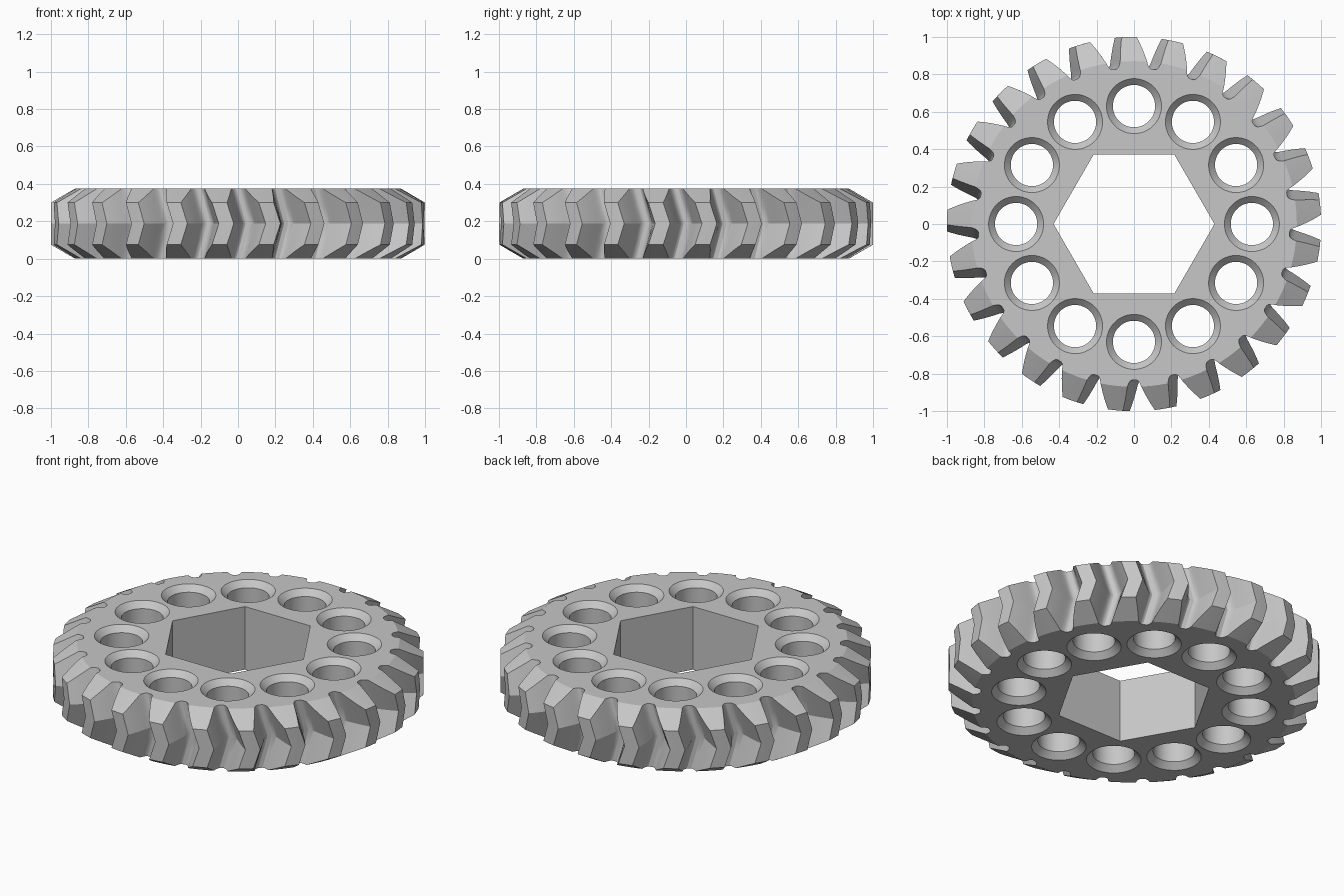
import bpy, bmesh
from math import sin, cos, pi, radians

TEETH = 25
HEIGHT = 0.375
MID = HEIGHT / 2
PITCH = 2 * pi / TEETH
TWIST = radians(3.5)            # chevron lead from each end to the middle
PHASE = radians(93.6)           # a tooth centre at mid height

cube = bpy.data.objects.get("Cube")
if cube:
    bpy.data.objects.remove(cube, do_unlink=True)

steel = bpy.data.materials.new("light_grey_metal")
steel.use_nodes = True
GREY = (0.57, 0.57, 0.57, 1)
steel.diffuse_color = GREY
steel.node_tree.nodes["Principled BSDF"].inputs["Base Color"].default_value = GREY


def loft(bm, rings):
    """Skin a stack of closed rings and cap both ends."""
    rows = [[bm.verts.new(p) for p in ring] for ring in rings]
    n = len(rows[0])
    for low, high in zip(rows, rows[1:]):
        for i in range(n):
            j = (i + 1) % n
            bm.faces.new((low[i], low[j], high[j], high[i]))
    bm.faces.new(rows[0][::-1])
    bm.faces.new(rows[-1])


def circle(radius, z, sides, x=0, y=0):
    return [(x + radius * cos(2 * pi * i / sides),
             y + radius * sin(2 * pi * i / sides), z) for i in range(sides)]


def make_object(name, bm):
    bmesh.ops.recalc_face_normals(bm, faces=bm.faces)
    mesh = bpy.data.meshes.new(name)
    bm.to_mesh(mesh)
    bm.free()
    obj = bpy.data.objects.new(name, mesh)
    bpy.context.collection.objects.link(obj)
    mesh.materials.append(steel)
    return obj


def cut(target, tool, operation):
    mod = target.modifiers.new(operation, 'BOOLEAN')
    mod.operation = operation
    mod.solver = 'EXACT'
    mod.object = tool
    tool.hide_render = True
    bpy.context.view_layer.objects.active = target
    bpy.ops.object.modifier_apply(modifier=mod.name)
    bpy.data.objects.remove(tool, do_unlink=True)


# Tooth flank as (radius, half angle in degrees), root to tip
FLANK = [(0.833, 6.4), (0.838, 5.8), (0.848, 5.3), (0.865, 4.85), (0.89, 4.4),
         (0.92, 3.85), (0.95, 3.3), (0.975, 2.8), (1.0, 2.3)]
TOOTH = [(r, -a) for r, a in FLANK] + [(1.0, 0)] + FLANK[::-1]


def gear_ring(z):
    turn = PHASE - TWIST * abs(z - MID) / MID
    ring = []
    for k in range(TEETH):
        for r, a in TOOTH:
            t = turn + k * PITCH + radians(a)
            ring.append((r * cos(t), r * sin(t), z))
    return ring


# Herringbone gear body
bm = bmesh.new()
loft(bm, [gear_ring(z) for z in (0, MID / 2, MID, MID * 1.5, HEIGHT)])
gear = make_object("herringbone_gear", bm)

# Turned blank that bevels the tooth ends
bm = bmesh.new()
loft(bm, [circle(r, z, 120) for r, z in
          ((0.77, -0.058), (1.1, 0.133), (1.1, HEIGHT - 0.133), (0.77, HEIGHT + 0.058))])
cut(gear, make_object("bevel_blank", bm), 'INTERSECT')

# Hexagonal bore and twelve countersunk holes
bm = bmesh.new()
loft(bm, [circle(0.43, z, 6) for z in (-0.1, HEIGHT + 0.1)])
SINK = 0.034
for k in range(12):
    x, y = 0.63 * cos(k * pi / 6), 0.63 * sin(k * pi / 6)
    loft(bm, [circle(r, z, 48, x, y) for r, z in
              ((0.157, -0.01), (0.113, SINK), (0.113, HEIGHT - SINK), (0.157, HEIGHT + 0.01))])
cut(gear, make_object("bore_cutter", bm), 'DIFFERENCE')

# Smooth curved walls, crisp edges
bpy.ops.object.select_all(action='DESELECT')
gear.select_set(True)
bpy.context.view_layer.objects.active = gear
bpy.ops.object.shade_smooth_by_angle(angle=radians(25))
